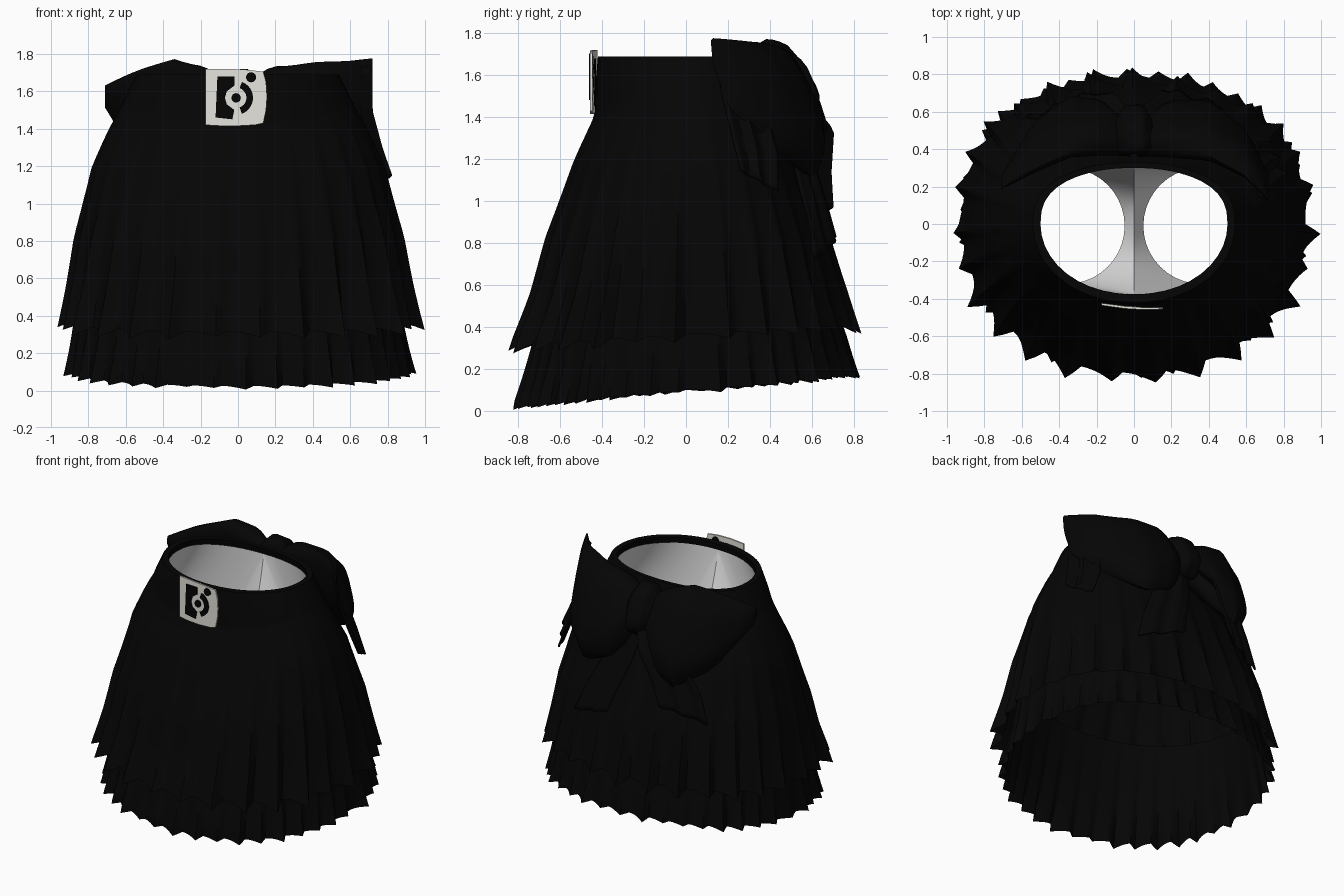
import bpy, bmesh, math, random
from mathutils import Vector

if "Cube" in bpy.data.objects:
    bpy.data.objects.remove(bpy.data.objects["Cube"])
random.seed(4)


def material(name, col):
    m = bpy.data.materials.new(name)
    m.diffuse_color = (*col, 1)
    m.use_nodes = True
    m.node_tree.nodes["Principled BSDF"].inputs["Base Color"].default_value = m.diffuse_color
    return m


BLACK = material("black cloth", (0.0015, 0.0015, 0.0015))
WHITE = material("white lining", (0.75, 0.75, 0.75))
SILVER = material("pale metal", (0.78, 0.77, 0.71))


def finish(name, bm, mat, angle=35):
    bmesh.ops.recalc_face_normals(bm, faces=bm.faces)
    me = bpy.data.meshes.new(name)
    bm.to_mesh(me)
    bm.free()
    ob = bpy.data.objects.new(name, me)
    bpy.context.collection.objects.link(ob)
    me.materials.append(mat)
    bpy.ops.object.select_all(action='DESELECT')
    ob.select_set(True)
    bpy.context.view_layer.objects.active = ob
    bpy.ops.object.shade_smooth_by_angle(angle=math.radians(angle))
    return ob


def loft(name, rows, mat, closed=True, caps=False, loop=False, angle=35):
    """Skin a list of point rows."""
    bm = bmesh.new()
    vs = [[bm.verts.new(p) for p in r] for r in rows]
    n = len(vs[0])
    pairs = list(zip(vs, vs[1:])) + ([(vs[-1], vs[0])] if loop else [])
    for a, b in pairs:
        for i in range(n if closed else n - 1):
            j = (i + 1) % n
            bm.faces.new((a[i], a[j], b[j], b[i]))
    if caps:
        bm.faces.new(vs[0])
        bm.faces.new(vs[-1])
    return finish(name, bm, mat, angle)


def lerp_table(table, t):
    """Interpolate rows of (key, values...)."""
    tab = sorted(table)
    t = min(max(t, tab[0][0]), tab[-1][0])
    for a, b in zip(tab, tab[1:]):
        if t <= b[0]:
            f = (t - a[0]) / (b[0] - a[0])
            return [p + (q - p) * f for p, q in zip(a[1:], b[1:])]


def oval(a, rx, front, back):
    """Point on an oval with a flatter back than front."""
    c, s = math.cos(a), math.sin(a)
    y = back * abs(s) ** 0.78 if s > 0 else front * abs(s)
    return rx * math.copysign(abs(c) ** 0.95, c), y


# ---- pleated skirt layers: (z, half width, front y, back y)
OUTER = [(1.52, .62, -.42, .36), (1.42, .68, -.43, .41), (1.2, .775, -.53, .53),
         (.82, .86, -.66, .66), (.55, .89, -.72, .72), (.3, .925, -.80, .77)]
UNDER = [(.8, .83, -.63, .63), (.35, .87, -.71, .75), (.05, .90, -.77, .81)]


def skirt(name, table, top, hem, count, amp, drop, power, rise):
    sub, nrows = 8, 18
    size = [random.uniform(.4, 1) for _ in range(count)]
    lean = [random.uniform(-.25, .25) for _ in range(count)]
    rows = []
    for r in range(nrows + 1):
        v = r / nrows
        row = []
        for i in range(count * sub):
            k, f = i // sub, (i % sub) / sub
            # knife pleat: slow rise, sharp fold back
            p = size[k] * ((f / .75) ** rise if f <= .75 else (1 - f) / .25)
            a = 2 * math.pi * (k + f + lean[k] * f * (1 - f) * v) / count
            zh = hem(math.sin(a)) - drop * (p - .5)
            z = top + (zh - top) * v
            x, y = oval(a, *lerp_table(table, z))
            out = 1 + (amp * v ** power + .01 * min(1, v * 6)) * p / .9
            row.append((x * out, y * out, z))
        rows.append(row)
    return loft(name, rows, BLACK, angle=50)


skirt("outer_skirt", OUTER, 1.52, lambda s: .34 + .05 * s, 27, .09, .05, 1.9, 2.2)
skirt("under_skirt", UNDER, .74, lambda s: .09 + .075 * s, 38, .055, .02, 2.5, 1.8)

# ---- waistband: closed ring section swept round the waist
section = [(1.45, .655, -.435, .40), (1.57, .60, -.43, .36), (1.69, .54, -.42, .33),
           (1.69, .50, -.375, .30), (1.57, .56, -.385, .33), (1.45, .62, -.40, .37)]
ANG = [2 * math.pi * i / 64 for i in range(64)]
loft("waistband", [[(*oval(a, rx, f, b), z - .03 * max(0, -math.sin(a)) * (z < 1.5))
                    for a in ANG] for z, rx, f, b in section], BLACK, loop=True)

# ---- white shorts: each leg runs from half the waist plus the centre seam to a leg ring
for side, label in ((1, "right"), (-1, "left")):
    top, leg = [], []
    for i in range(40):
        t = -math.pi / 2 + 2 * math.pi * i / 40
        if i <= 20:                                   # outer half on the waist
            x, y = oval(t, .50, -.375, .30)
            top.append(Vector((side * x, y, 1.65)))
        else:                                         # centre seam, dipping to the crotch
            s = math.sin(t)
            top.append(Vector((0, s * (.375 if s < 0 else .30),
                               1.10 + .55 * abs(s) ** 3)))
        leg.append(Vector((side * (.36 + .31 * math.cos(t)), .31 * math.sin(t) - .01, 1.0)))
    rows = []
    for k in range(9):
        f = k / 8
        rows.append([a.lerp(b, f) + Vector((side * .06 * math.sin(math.pi * f)
                     * max(0, abs(a.x) / .5), 0, 0)) for a, b in zip(top, leg)])
    loft("shorts_leg_" + label, rows, WHITE, angle=60)


# ---- bow loops at the back: (u, x, y, z, half height, half depth)
def bow_loop(name, table, folds):
    rows = []
    for k in range(15):
        x, y, z, h, d = lerp_table(table, k / 14)
        ring = []
        for i in range(24):
            a = 2 * math.pi * i / 24
            w = 1 + folds * math.cos(5 * a + k * .3)
            dz = h * math.sin(a) * w
            ring.append((x, y + d * math.cos(a) * w - .33 * dz, z + dz))
        rows.append(ring)
    return loft(name, rows, BLACK, caps=True, angle=50)


bow_loop("bow_loop_right", [(0, .02, .45, 1.53, .10, .08), (.25, .18, .51, 1.47, .27, .12),
                            (.55, .40, .50, 1.44, .32, .12), (.8, .60, .37, 1.50, .26, .10),
                            (1, .72, .19, 1.59, .18, .04)], .04)
bow_loop("bow_loop_left", [(0, -.02, .45, 1.53, .10, .08), (.25, -.18, .52, 1.47, .27, .12),
                           (.5, -.34, .52, 1.45, .33, .12), (.75, -.54, .40, 1.47, .24, .11),
                           (1, -.71, .22, 1.57, .06, .03)], .04)
bow_loop("bow_knot", [(0, -.10, .47, 1.55, .11, .08), (.3, -.05, .50, 1.55, .17, .12),
                      (.7, .05, .50, 1.55, .17, .12), (1, .10, .47, 1.55, .11, .08)], .05)


# ---- ribbon tails: (u, x, y, z, half width), spread along a given direction
def tail(name, table, across):
    across = Vector(across).normalized()
    normal = across.cross(Vector((0, 0, 1))).normalized()
    rows = []
    for k in range(17):
        x, y, z, w = lerp_table(table, k / 16)
        rows.append([Vector((x, y, z)) + across * w * s
                     + normal * .015 * math.cos(s * 7) + Vector((0, 0, -.05 * s * k / 16))
                     for s in [j / 5 - 1 for j in range(11)]])
    ob = loft(name, rows, BLACK, closed=False, angle=50)
    m = ob.modifiers.new("cloth", 'SOLIDIFY')
    m.thickness = .012


tail("bow_tail_left", [(0, -.06, .52, 1.52, .08), (.35, -.24, .64, 1.32, .15),
                       (.7, -.36, .62, 1.10, .17), (1, -.42, .63, .92, .17)], (-1, -.4, 0))
tail("bow_tail_right", [(0, .05, .50, 1.48, .08), (.35, .16, .58, 1.18, .14),
                        (.7, .26, .64, .95, .16), (1, .32, .68, .78, .17)], (1, -.3, 0))
# drape hanging from the outer end of the right loop
tail("hip_drape", [(0, .67, .20, 1.73, .08), (.35, .66, .27, 1.48, .11),
                   (.7, .71, .33, 1.26, .12), (1, .77, .35, 1.10, .10)], (-.5, 1, 0))


# ---- buckle plate, gently bent round the waistband
def bent_plate(name, outline, y, thick, mat):
    bm = bmesh.new()
    f = bm.faces.new([bm.verts.new((x, y, z)) for x, z in outline])
    ext = bmesh.ops.extrude_face_region(bm, geom=[f])
    for v in ext["geom"]:
        if isinstance(v, bmesh.types.BMVert):
            v.co.y += thick
    for v in bm.verts:
        v.co.y += .35 * v.co.x ** 2 - .06 * v.co.x
    return finish(name, bm, mat)


def arc(cx, cz, r, a0=0, a1=360, n=20):
    return [(cx + r * math.cos(math.radians(a0 + (a1 - a0) * i / n)),
             cz + r * math.sin(math.radians(a0 + (a1 - a0) * i / n)))
            for i in range(n + (abs(a1 - a0) < 360))]


bent_plate("buckle_plate", [(-.175, 1.42), (-.09, 1.415), (0, 1.415), (.09, 1.42), (.135, 1.43),
                            (.15, 1.5), (.155, 1.57), (.15, 1.65), (.135, 1.705), (.05, 1.715),
                            (-.05, 1.72), (-.175, 1.72)], -.456, .012, SILVER)
# dark openings show on both faces of the plate
bent_plate("buckle_slot", [(-.12, 1.46), (-.03, 1.45), (-.02, 1.50), (-.06, 1.53), (-.07, 1.565),
                           (-.06, 1.60), (-.02, 1.63), (-.02, 1.68), (-.11, 1.68)],
           -.460, .02, BLACK)
bent_plate("buckle_arc", arc(-.01, 1.565, .09, -70, 70) + arc(-.01, 1.565, .055, 70, -70),
           -.460, .02, BLACK)
bent_plate("buckle_pin", arc(-.01, 1.565, .025), -.460, .02, BLACK)
bent_plate("buckle_hole", arc(.07, 1.675, .027), -.460, .02, BLACK)
